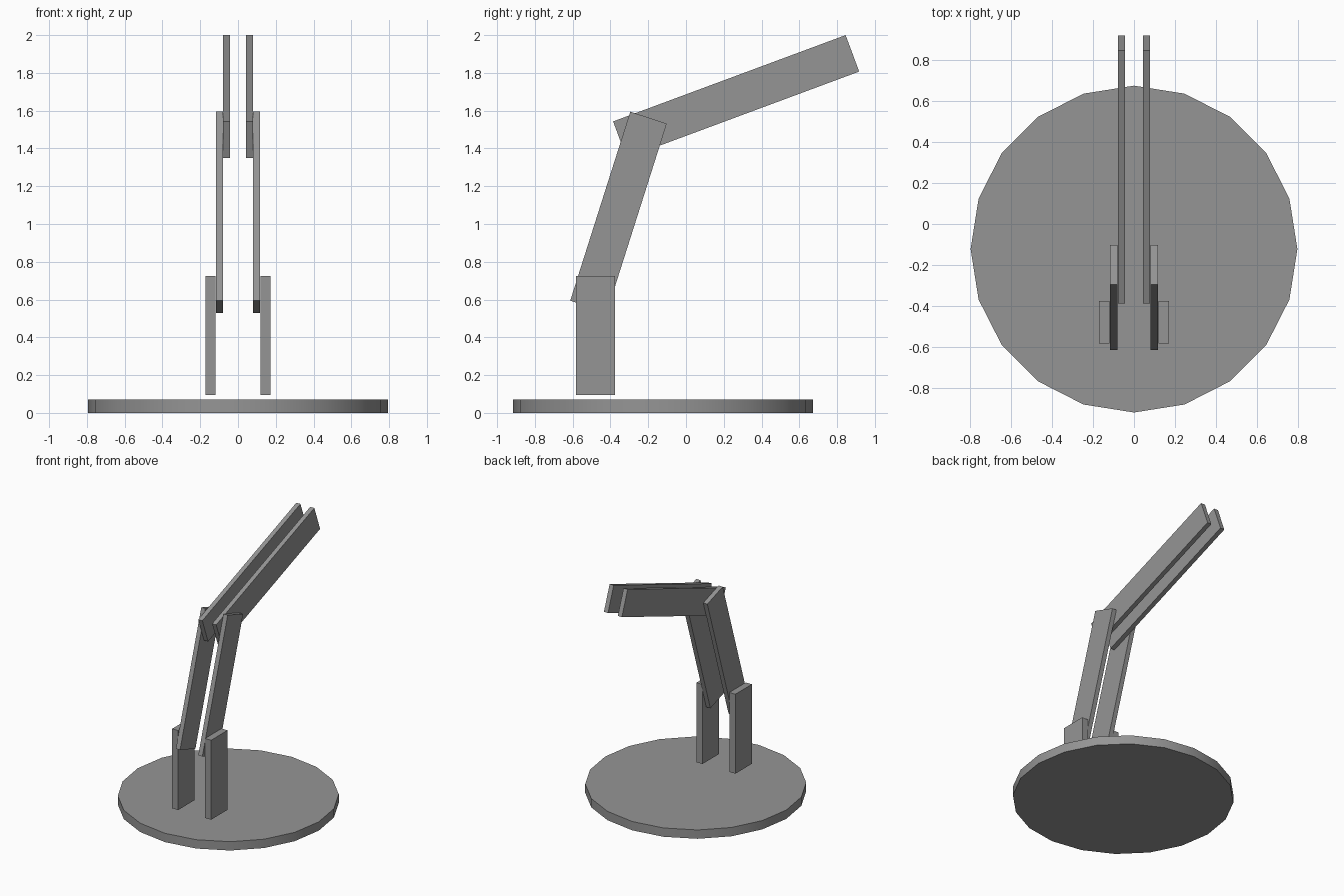
import bpy
import bmesh
import math
from mathutils import Vector

if "Cube" in bpy.data.objects:
    bpy.data.objects.remove(bpy.data.objects["Cube"])

# Dark grey for all parts
grey = bpy.data.materials.new("dark_grey")
grey.diffuse_color = (0.3, 0.3, 0.3, 1)
grey.use_nodes = True
grey.node_tree.nodes["Principled BSDF"].inputs["Base Color"].default_value = grey.diffuse_color


def mesh_object(name, bm):
    bmesh.ops.recalc_face_normals(bm, faces=bm.faces)
    mesh = bpy.data.meshes.new(name)
    bm.to_mesh(mesh)
    bm.free()
    mesh.materials.append(grey)
    obj = bpy.data.objects.new(name, mesh)
    bpy.context.collection.objects.link(obj)
    return obj


def plate_pair(name, profile, x_in, x_out):
    """Side profile (y, z) extruded along x and mirrored to the other side."""
    bm = bmesh.new()
    face = bm.faces.new([bm.verts.new((x_in, y, z)) for y, z in profile])
    ext = bmesh.ops.extrude_face_region(bm, geom=[face], use_keep_orig=True)
    verts = [g for g in ext["geom"] if isinstance(g, bmesh.types.BMVert)]
    bmesh.ops.translate(bm, verts=verts, vec=Vector((x_out - x_in, 0, 0)))
    obj = mesh_object(name, bm)
    mirror = obj.modifiers.new("Mirror", "MIRROR")
    mirror.use_mirror_merge = False
    return obj


# Round base: 20-sided disc with a smooth rim
bpy.ops.mesh.primitive_cylinder_add(vertices=20, radius=0.795, depth=0.07,
                                    location=(0, -0.122, 0.035))
base = bpy.context.object
base.name = "base_disc"
base.data.materials.append(grey)
bpy.ops.object.shade_smooth_by_angle(angle=math.radians(30))

# Upright posts, floating slightly above the base
plate_pair("upright_posts",
           [(-0.582, 0.095), (-0.375, 0.095), (-0.375, 0.726), (-0.582, 0.726)],
           0.118, 0.171)

# Lower arm plates, tilted back, inside the posts
plate_pair("lower_arm",
           [(-0.613, 0.594), (-0.42, 0.53), (-0.102, 1.531), (-0.295, 1.595)],
           0.080, 0.116)

# Upper arm plates, reaching backward, inside the lower arm
plate_pair("upper_arm",
           [(-0.386, 1.543), (-0.314, 1.35), (0.917, 1.807), (0.845, 2.0)],
           0.043, 0.079)
